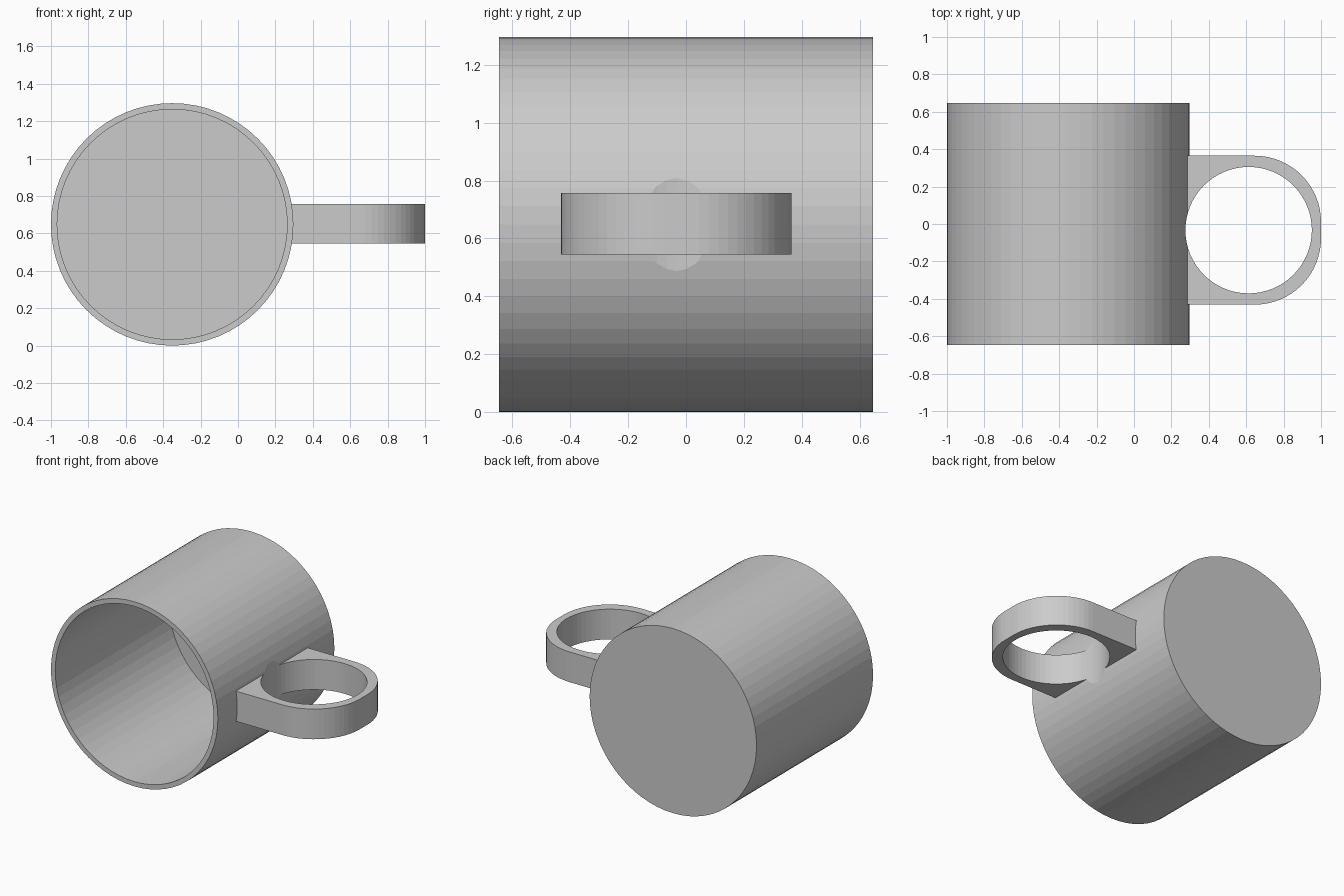
import bpy, bmesh
from math import sin, cos, pi, radians

if "Cube" in bpy.data.objects:
    bpy.data.objects.remove(bpy.data.objects["Cube"])

CX, CZ = -0.352, 0.648      # mug axis (runs along y)
R, WALL, HALF = 0.648, 0.033, 0.646
HY = -0.033                 # handle centre line in y


def cylinder(name, radius, depth, loc, rot=(0, 0, 0), sides=64):
    bpy.ops.mesh.primitive_cylinder_add(vertices=sides, radius=radius, depth=depth,
                                        location=loc, rotation=rot)
    ob = bpy.context.object
    ob.name = name
    return ob


def prism(name, outline, z0, z1):
    bm = bmesh.new()
    face = bm.faces.new([bm.verts.new((x, y, z0)) for x, y in outline])
    ext = bmesh.ops.extrude_face_region(bm, geom=[face])
    top = [v for v in ext["geom"] if isinstance(v, bmesh.types.BMVert)]
    bmesh.ops.translate(bm, verts=top, vec=(0, 0, z1 - z0))
    bmesh.ops.recalc_face_normals(bm, faces=bm.faces)
    me = bpy.data.meshes.new(name)
    bm.to_mesh(me)
    bm.free()
    ob = bpy.data.objects.new(name, me)
    bpy.context.collection.objects.link(ob)
    return ob


def boolean(target, tool, operation):
    mod = target.modifiers.new(tool.name, 'BOOLEAN')
    mod.operation, mod.solver, mod.object = operation, 'EXACT', tool
    bpy.context.view_layer.objects.active = target
    bpy.ops.object.modifier_apply(modifier=mod.name)
    bpy.data.objects.remove(tool)


# Cup lying on its side, open towards the front
lying = (radians(90), 0, 0)
mug = cylinder("mug", R, 2 * HALF, (CX, 0, CZ), lying)
cavity = cylinder("cavity", R - WALL, 2 * HALF, (CX, -WALL, CZ), lying)
boolean(mug, cavity, 'DIFFERENCE')

# Handle block with two large rounded outer corners
hw, fillet, x_in, x_out, n = 0.398, 0.355, 0.272, 1.0, 16
outline = [(x_in, HY - hw)]
for side, start in ((-1, -pi / 2), (1, 0)):
    for i in range(n + 1):
        a = start + i * pi / 2 / n
        outline.append((x_out - fillet + fillet * cos(a),
                        HY + side * (hw - fillet) + fillet * sin(a)))
outline.append((x_in, HY + hw))
handle = prism("handle", outline, 0.545, 0.757)
boolean(mug, handle, 'UNION')

# Round finger hole, which also grazes the cup wall
hole = cylinder("finger_hole", 0.338, 1.0, (0.613, HY, CZ))
boolean(mug, hole, 'DIFFERENCE')
